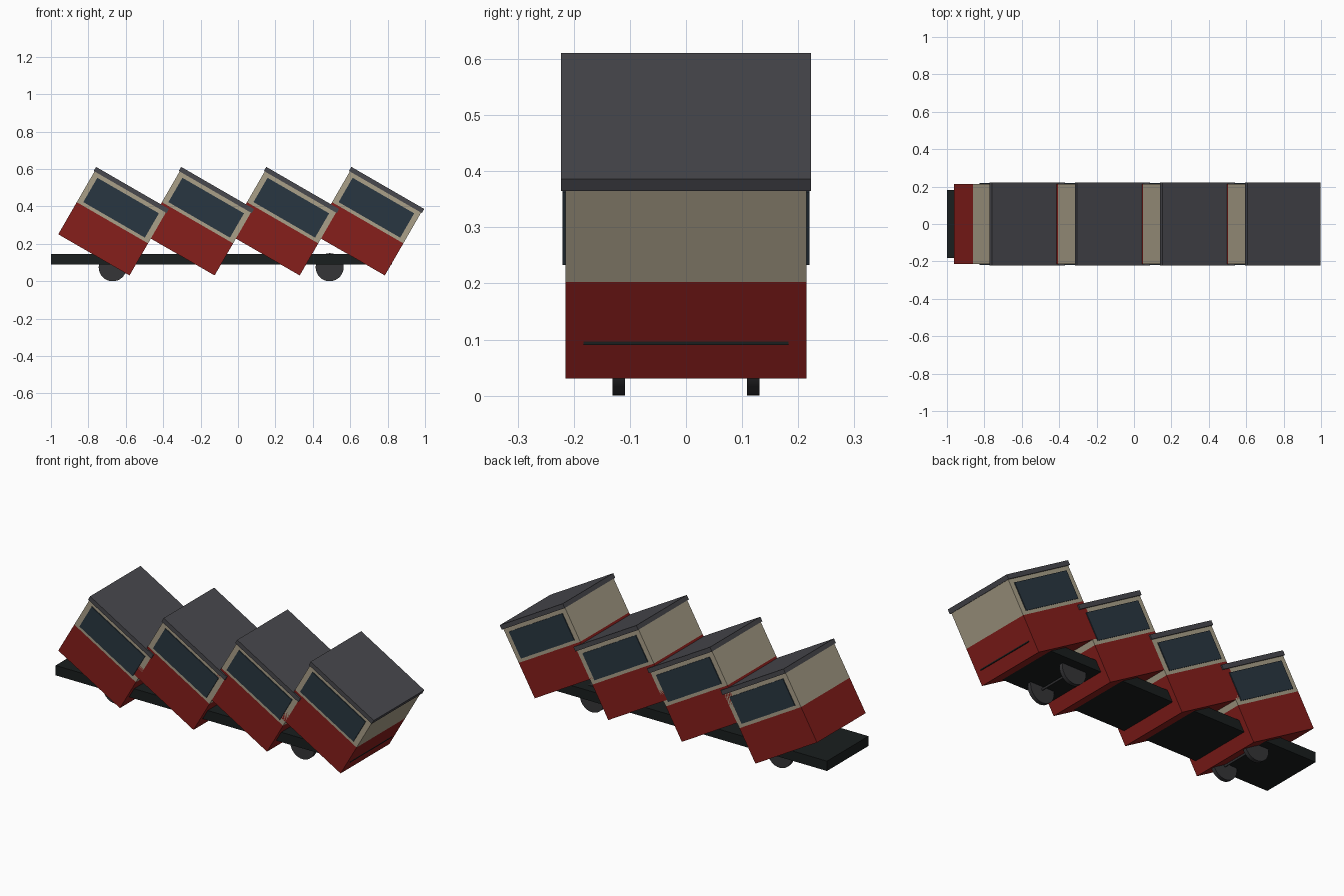
import bpy
from math import radians, sin, cos

if "Cube" in bpy.data.objects:
    bpy.data.objects.remove(bpy.data.objects["Cube"])

TILT = radians(30)


def material(name, rgb):
    m = bpy.data.materials.new(name)
    m.diffuse_color = (*rgb, 1)
    m.use_nodes = True
    m.node_tree.nodes["Principled BSDF"].inputs["Base Color"].default_value = m.diffuse_color
    return m


RED = material("red_paint", (0.24, 0.013, 0.011))
CREAM = material("cream_paint", (0.40, 0.35, 0.25))
GLASS = material("dark_glass", (0.022, 0.037, 0.052))
ROOF = material("roof_grey", (0.065, 0.065, 0.075))
BLACK = material("chassis_black", (0.010, 0.013, 0.013))
TYRE = material("wheel_dark", (0.035, 0.035, 0.038))


def box(name, loc, size, mat, tilt=0):
    bpy.ops.mesh.primitive_cube_add(size=1, location=loc, rotation=(0, tilt, 0))
    o = bpy.context.object
    o.name = name
    o.scale = size
    o.data.materials.append(mat)
    return o


def cylinder(name, loc, radius, length, mat, sides=32):
    bpy.ops.mesh.primitive_cylinder_add(vertices=sides, radius=radius, depth=length,
                                        location=loc, rotation=(radians(90), 0, 0))
    o = bpy.context.object
    o.name = name
    o.data.materials.append(mat)
    bpy.ops.object.shade_smooth_by_angle(angle=radians(35))


# Flat chassis under the stepped compartments
box("chassis", (-0.0885, 0, 0.1175), (1.823, 0.366, 0.055), BLACK)

# Two axles with a pair of wheels each
for x in (-0.67, 0.49):
    cylinder("axle", (x, 0, 0.075), 0.006, 0.24, TYRE, 12)
    for y in (-0.12, 0.12):
        cylinder("wheel", (x, y, 0.075), 0.075, 0.022, TYRE)

# Four tilted compartments; each part is stacked along the tilted up axis
LENGTH = 0.44
for i in range(4):
    # middle of the tilted floor
    fx = -0.58 + 0.455 * i - LENGTH / 2 * cos(TILT)
    fz = 0.031 + LENGTH / 2 * sin(TILT)

    def part(name, bottom, top, length, width, mat, y=0):
        h = (bottom + top) / 2
        box(name, (fx + h * sin(TILT), y, fz + h * cos(TILT)),
            (length, width, top - bottom), mat, TILT)

    part("lower_body", 0, 0.198, LENGTH, 0.43, RED)
    part("upper_body", 0.198, 0.388, LENGTH, 0.43, CREAM)
    part("roof", 0.388, 0.413, 0.45, 0.446, ROOF)
    for y in (-0.215, 0.215):
        part("side_window", 0.216, 0.366, 0.38, 0.01, GLASS, y)
